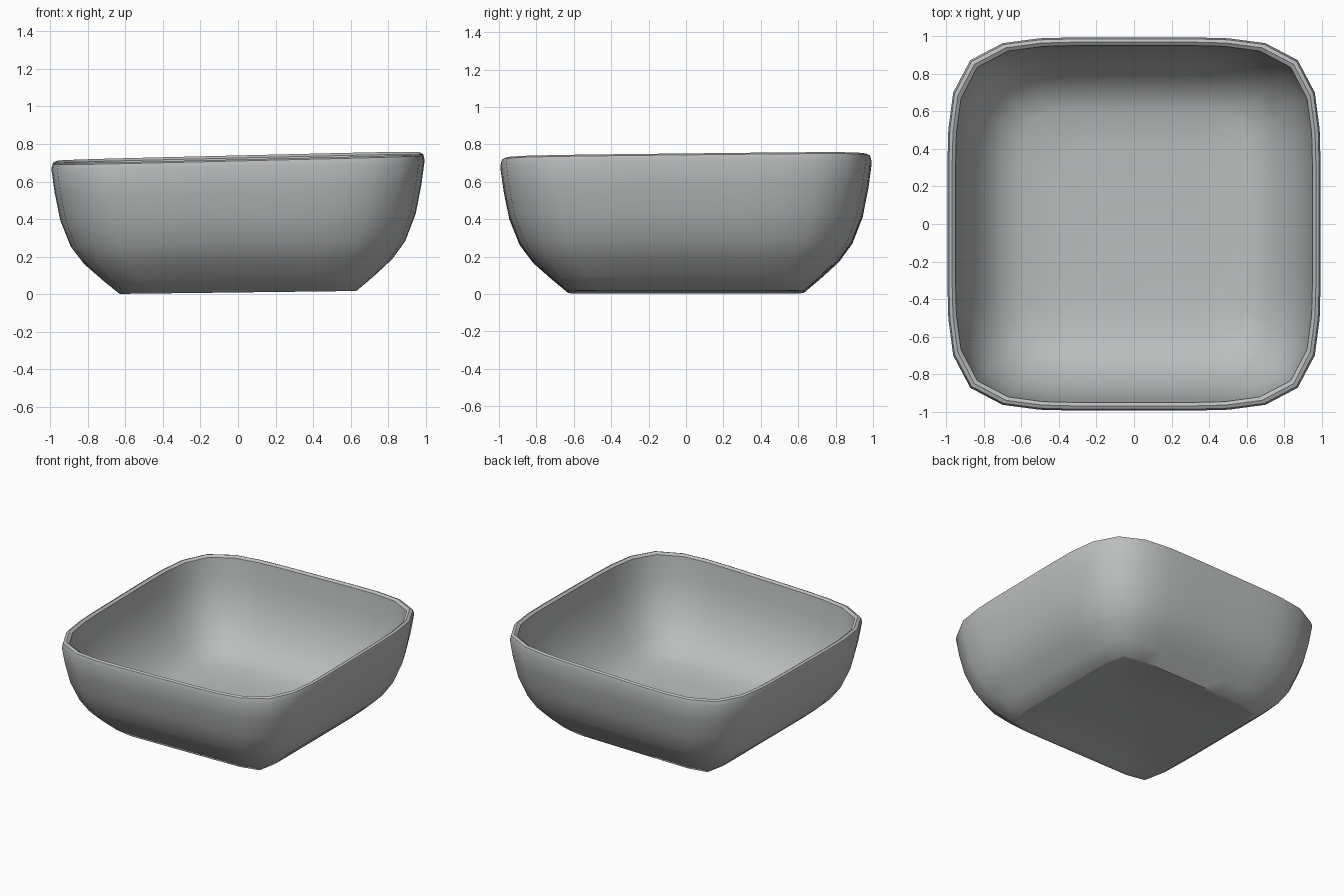
import bpy
import bmesh
import math

cube = bpy.data.objects.get("Cube")
if cube:
    bpy.data.objects.remove(cube)

SEGMENTS = 40

# Cross-section from under the foot, up the outside, over the rim, down inside:
# half width, height, squareness of the plan
PROFILE = [
    (0.20, 0.045, 9), (0.50, 0.035, 12), (0.60, 0.010, 14), (0.63, 0.010, 14),
    (0.72, 0.085, 9), (0.82, 0.175, 6.5), (0.89, 0.27, 5.5), (0.945, 0.41, 5.3),
    (0.975, 0.56, 5.3), (0.993, 0.69, 5.3), (0.985, 0.72, 5.3), (0.968, 0.728, 5.3),
    (0.95, 0.715, 5.3), (0.935, 0.56, 5.3), (0.905, 0.42, 5.3), (0.85, 0.29, 5.5),
    (0.78, 0.19, 6), (0.70, 0.115, 7), (0.60, 0.075, 8), (0.40, 0.06, 8),
]


def ring_point(half, height, power, angle):
    """Point on a rounded square, with the slight lean of a hand-made bowl."""
    c, s = math.cos(angle), math.sin(angle)
    r = half / (abs(c) ** power + abs(s) ** power) ** (1 / power)
    x, y = r * c, r * s
    lift = height / 0.73
    z = height + x * (0.012 + 0.012 * lift) + y * 0.011 * lift
    return x, y, max(z, 0)


# Bowl shell: loft the rings and close both ends
bm = bmesh.new()
rings = [[bm.verts.new(ring_point(*row, 2 * math.pi * i / SEGMENTS))
          for i in range(SEGMENTS)] for row in PROFILE]
for low, high in zip(rings, rings[1:]):
    for i in range(SEGMENTS):
        j = (i + 1) % SEGMENTS
        bm.faces.new((low[i], low[j], high[j], high[i]))
bm.faces.new(rings[0][::-1])
bm.faces.new(rings[-1])
bmesh.ops.recalc_face_normals(bm, faces=bm.faces)

mesh = bpy.data.meshes.new("bowl")
bm.to_mesh(mesh)
bm.free()
bowl = bpy.data.objects.new("bowl", mesh)
bpy.context.collection.objects.link(bowl)

# Grey glaze
grey = bpy.data.materials.new("grey_glaze")
grey.use_nodes = True
colour = (0.5, 0.51, 0.515, 1)
grey.diffuse_color = colour
grey.node_tree.nodes["Principled BSDF"].inputs["Base Color"].default_value = colour
mesh.materials.append(grey)

# Smooth walls, crisp foot
bpy.context.view_layer.objects.active = bowl
bowl.select_set(True)
bpy.ops.object.shade_smooth_by_angle(angle=math.radians(40))
